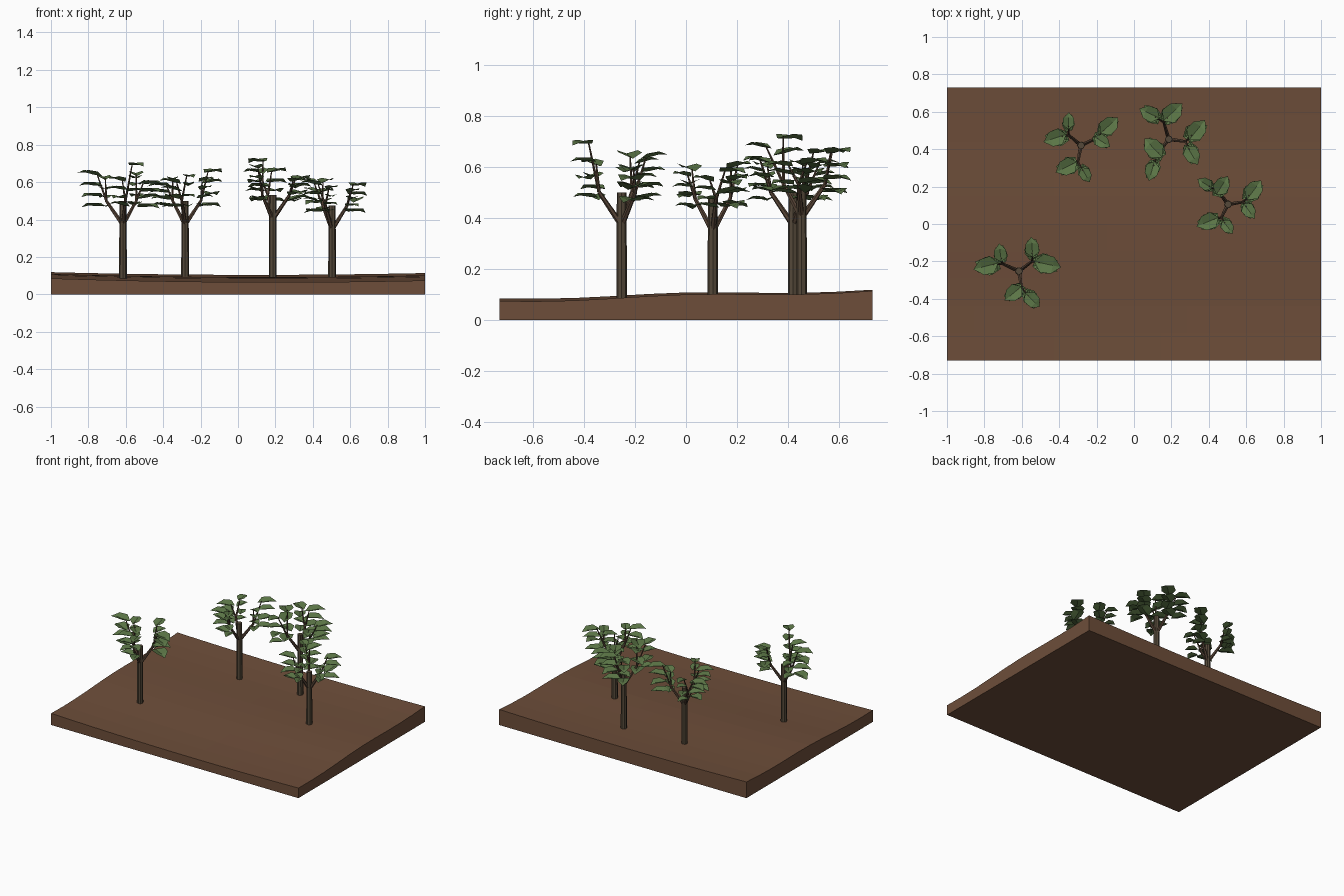
import bpy, bmesh, math, random
from mathutils import Vector, Matrix

if "Cube" in bpy.data.objects:
    bpy.data.objects.remove(bpy.data.objects["Cube"])

random.seed(4)


def material(name, rgb):
    m = bpy.data.materials.new(name)
    m.diffuse_color = (*rgb, 1)
    m.use_nodes = True
    m.node_tree.nodes["Principled BSDF"].inputs["Base Color"].default_value = m.diffuse_color
    return m


SOIL = material("soil_brown", (0.155, 0.076, 0.042))
BARK = material("bark_brown", (0.090, 0.066, 0.041))
TWIG = material("branch_brown", (0.092, 0.056, 0.036))
LEAF = material("leaf_green", (0.105, 0.180, 0.062))


def make_object(name, bm, mat):
    mesh = bpy.data.meshes.new(name)
    bm.to_mesh(mesh)
    bm.free()
    mesh.materials.append(mat)
    ob = bpy.data.objects.new(name, mesh)
    bpy.context.collection.objects.link(ob)
    return ob


def ground_height(x, y):
    front = 0.065 + 0.014 * (x - 0.2) ** 2
    back = 0.104 + 0.012 * (x - 0.1) ** 2
    s = (y + 0.73) / 1.46
    return front + (back - front) * s - 0.006 * math.sin(3 * math.pi * s)


def add_limb(bm, a, b, r1, r2, sides):
    """Tapered rod from a to b."""
    d = b - a
    mat = Matrix.Translation((a + b) / 2) @ d.to_track_quat('Z', 'Y').to_matrix().to_4x4()
    bmesh.ops.create_cone(bm, cap_ends=True, segments=sides, radius1=r1,
                          radius2=r2, depth=d.length, matrix=mat)


def add_leaf(bm, base, azimuth, pitch, length, width):
    """Pointed leaf, folded along the midrib, with a slightly drooping tip."""
    mat = (Matrix.Translation(base) @ Matrix.Rotation(azimuth, 4, 'Z')
           @ Matrix.Rotation(-pitch, 4, 'Y'))

    def vert(x, y, z):
        return bm.verts.new(mat @ Vector((x * length, y * width, z * length)))

    rib = [vert(0, 0, 0), vert(0.35, 0, 0.0), vert(0.7, 0, 0.03), vert(1, 0, -0.04)]
    for side in (1, -1):
        e1, e2 = vert(0.28, 0.46 * side, 0.13), vert(0.68, 0.42 * side, 0.13)
        for f in ((rib[0], rib[1], e1), (rib[1], rib[2], e2, e1), (rib[2], rib[3], e2)):
            bm.faces.new(f if side > 0 else f[::-1])


# ground slab: wavy grid with straight skirts and a flat base
bm = bmesh.new()
bmesh.ops.create_grid(bm, x_segments=14, y_segments=10, size=1)
for v in bm.verts:
    v.co.y *= 0.73
    v.co.z = ground_height(v.co.x, v.co.y)
rim = [e for e in bm.edges if e.is_boundary]
res = bmesh.ops.extrude_edge_only(bm, edges=rim)["geom"]
for v in (g for g in res if isinstance(g, bmesh.types.BMVert)):
    v.co.z = 0
bmesh.ops.contextual_create(bm, geom=[g for g in res if isinstance(g, bmesh.types.BMEdge)])
bmesh.ops.recalc_face_normals(bm, faces=bm.faces)
make_object("ground", bm, SOIL)

# trees: trunk (x, y, top), then leaf clusters (x, y, top, leaf length) in pairs per branch
TREES = [
    ((-.615, -.252, .50), [(-.79, -.225, .66, .15), (-.715, -.155, .64, .11),
                           (-.545, -.125, .66, .12), (-.465, -.215, .62, .16),
                           (-.645, -.37, .63, .13), (-.545, -.405, .72, .12)]),
    ((-.283, .42, .50), [(-.42, .46, .61, .14), (-.35, .55, .64, .10),
                         (-.135, .525, .68, .14), (-.17, .44, .63, .11),
                         (-.36, .305, .62, .14), (-.26, .265, .66, .10)]),
    ((.186, .453, .53), [(.085, .59, .68, .13), (.205, .595, .68, .15),
                         (.335, .50, .64, .15), (.31, .37, .63, .13),
                         (.105, .405, .74, .15), (.095, .285, .70, .12)]),
    ((.503, .105, .475), [(.38, .215, .63, .10), (.47, .205, .62, .13),
                          (.64, .18, .61, .14), (.615, .07, .57, .11),
                          (.395, .012, .61, .14), (.50, -.015, .59, .10)]),
]

for n, ((tx, ty, top), clusters) in enumerate(TREES, 1):
    # straight trunk with a flat sawn top
    bm = bmesh.new()
    add_limb(bm, Vector((tx, ty, ground_height(tx, ty) - 0.02)), Vector((tx, ty, top)),
             0.021, 0.019, 8)
    make_object(f"trunk_{n}", bm, BARK)

    wood, leaves = bmesh.new(), bmesh.new()
    root = Vector((tx, ty, top - 0.13))
    for i in range(0, 6, 2):
        pair = clusters[i:i + 2]
        # main branch to the fork
        mx = sum(c[0] for c in pair) / 2
        my = sum(c[1] for c in pair) / 2
        fork = Vector((tx + (mx - tx) * 0.65, ty + (my - ty) * 0.65, top + 0.0))
        add_limb(wood, root, fork, 0.012, 0.008, 6)
        for x, y, z, length in pair:
            # twig carrying a stack of leaves that point away from the fork
            az = math.atan2(y - fork.y, x - fork.x)
            out = Vector((math.cos(az), math.sin(az), 0))
            tip = Vector((x, y, z - 0.02)) - out * length * 0.25
            add_limb(wood, fork, tip, 0.007, 0.003, 5)
            for k in range(4):
                turn = (0.38 if k % 2 else -0.38) * (k < 3) + random.uniform(-.12, .12)
                size = length * (0.88 if k < 3 else 0.92)
                d = Vector((math.cos(az + turn), math.sin(az + turn), 0))
                drop = (3 - k) * (z - top + 0.02) / 3.4
                base = Vector((x, y, z - 0.028 - drop)) - d * size * 0.48 - out * (3 - k) * 0.006
                add_leaf(leaves, base, az + turn, random.uniform(-.05, .22), size, size * 0.74)
    make_object(f"branches_{n}", wood, TWIG)
    make_object(f"leaves_{n}", leaves, LEAF)
